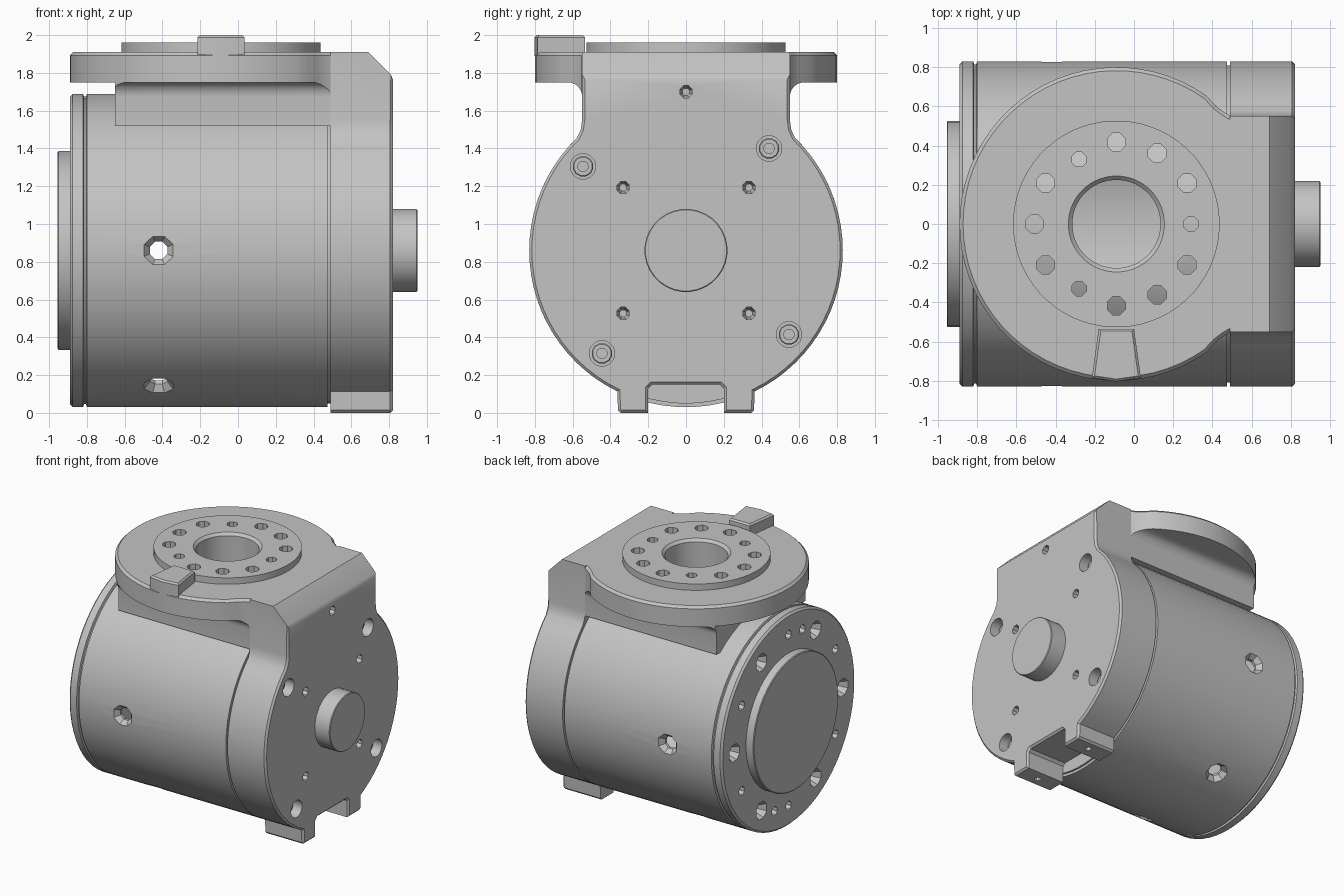
import bpy, bmesh, math
from mathutils import Matrix, Vector

if "Cube" in bpy.data.objects:
    bpy.data.objects.remove(bpy.data.objects["Cube"], do_unlink=True)

grey = bpy.data.materials.new("machined_grey")
grey.use_nodes = True
grey.diffuse_color = (0.55, 0.55, 0.55, 1)
grey.node_tree.nodes["Principled BSDF"].inputs["Base Color"].default_value = (0.55, 0.55, 0.55, 1)

X, Y, Z = Vector((1, 0, 0)), Vector((0, 1, 0)), Vector((0, 0, 1))
AXIS_Z = 0.86      # height of the main axis
RADIUS = 0.83      # housing radius
HEAD_X = -0.09     # centre of the round head
TOP = 1.91         # top of the head plate


def polar(radius, degrees, cu=0.0, cv=0.0):
    a = math.radians(degrees)
    return cu + radius * math.cos(a), cv + radius * math.sin(a)


def lathe(bm, origin, direction, profile, seg=64):
    """Turned solid: profile holds (distance along direction, radius)."""
    m = Matrix.Translation(origin) @ direction.to_track_quat('Z', 'Y').to_matrix().to_4x4()
    rings = []
    for t, r in profile:
        rings.append([bm.verts.new(m @ Vector((*polar(r, 360 * (i + 0.5) / seg), t)))
                      for i in range(seg)])
    for a, b in zip(rings, rings[1:]):
        for i in range(seg):
            j = (i + 1) % seg
            bm.faces.new((a[i], a[j], b[j], b[i]))
    bm.faces.new(rings[0])
    bm.faces.new(rings[-1])
    bmesh.ops.recalc_face_normals(bm, faces=bm.faces)


def prism(bm, points, axis, lo, hi):
    """Outline swept along x (points are y, z) or z (points are x, y)."""
    place = (lambda u, v, t: (t, u, v)) if axis == 'x' else (lambda u, v, t: (u, v, t))
    a = [bm.verts.new(place(u, v, lo)) for u, v in points]
    b = [bm.verts.new(place(u, v, hi)) for u, v in points]
    for i in range(len(a)):
        j = (i + 1) % len(a)
        bm.faces.new((a[i], a[j], b[j], b[i]))
    bm.faces.new(a)
    bm.faces.new(b)
    bmesh.ops.recalc_face_normals(bm, faces=bm.faces)


def bevel(bm, test, offset):
    edges = [e for e in bm.edges if all(test(v.co) for v in e.verts)]
    bmesh.ops.bevel(bm, geom=edges, offset=offset, segments=1, affect='EDGES',
                    clamp_overlap=False)


def make(name, bm):
    mesh = bpy.data.meshes.new(name)
    bm.to_mesh(mesh)
    bm.free()
    mesh.materials.append(grey)
    ob = bpy.data.objects.new(name, mesh)
    bpy.context.collection.objects.link(ob)
    return ob


def boolean(ob, build, operation='DIFFERENCE'):
    """Apply a boolean with a temporary cutter filled in by build(bm)."""
    bm = bmesh.new()
    build(bm)
    tool = make("cutter", bm)
    tool.hide_render = True
    mod = ob.modifiers.new("cut", 'BOOLEAN')
    mod.object, mod.operation, mod.solver = tool, operation, 'EXACT'
    bpy.context.view_layer.update()
    result = bpy.data.meshes.new_from_object(ob.evaluated_get(bpy.context.evaluated_depsgraph_get()))
    ob.modifiers.clear()
    ob.data = result
    bpy.data.objects.remove(tool, do_unlink=True)


def mirrored(half):
    return half + [(-u, v) for u, v in reversed(half)]


centre = Vector((0, 0, AXIS_Z))
head = Vector((HEAD_X, 0, 0))

# Housing: hollow drum with end cap and grooves
bm = bmesh.new()
lathe(bm, centre, X, [(-0.89, 0.815), (-0.875, RADIUS), (-0.82, RADIUS), (-0.815, 0.815),
                      (-0.805, 0.815), (-0.80, RADIUS), (0.475, RADIUS), (0.475, 0.81),
                      (0.49, 0.81)])
housing = make("housing", bm)
boolean(housing, lambda b: lathe(b, centre, X, [(-0.75, 0.77), (0.45, 0.77)]))


def bore(b):
    lathe(b, head, Z, [(1.35, 0.225), (1.94, 0.225), (2.02, 0.305)], 48)


def housing_holes(b):
    # Countersunk holes through the wall
    for angle in (0, 180, -60, -120):
        d = Vector((0, *polar(1, angle)))
        lathe(b, Vector((-0.42, 0, AXIS_Z)), d, [(0.6, 0.05), (0.79, 0.05), (0.86, 0.11)], 8)
    # Bolt circle on the end cap
    for k in range(6):
        y, z = polar(0.67, 60 * k, 0, AXIS_Z)
        lathe(b, Vector((-0.89, y, z)), -X, [(-0.1, 0.045), (-0.05, 0.045), (0.01, 0.075)], 8)
    for angle in [30 + 60 * k for k in range(6)] + [-105, 75]:
        y, z = polar(0.67, angle, 0, AXIS_Z)
        lathe(b, Vector((-0.89, -y, z)), -X, [(-0.08, 0.036), (0.01, 0.036)], 8)


boolean(housing, bore)
boolean(housing, housing_holes)

# Shaft ends
bm = bmesh.new()
lathe(bm, centre, X, [(-0.955, 0.52), (-0.95, 0.527), (-0.88, 0.527)], 48)
end_disc = make("end_disc", bm)
bm = bmesh.new()
lathe(bm, centre, X, [(0.8, 0.22), (0.945, 0.22), (0.95, 0.215)], 32)
shaft_stub = make("shaft_stub", bm)

# Bracket plate: round body, square neck and two feet
half = [(0.18, 0.15), (0.2, 0.13), (0.2, 0), (0.345, 0), (0.36, 0.015)]
half += [polar(RADIUS, -64 + 110 * i / 24, 0, AXIS_Z) for i in range(25)]
half += [(0.557, 1.5), (0.55, 1.55), (0.55, TOP)]
bm = bmesh.new()
prism(bm, mirrored(half), 'x', 0.49, 0.82)
cut = bmesh.ops.bisect_plane(bm, geom=bm.verts[:] + bm.edges[:] + bm.faces[:],
                             plane_co=(0.69, 0, TOP), plane_no=(1, 0, 1), clear_outer=True)
bmesh.ops.holes_fill(bm, edges=[g for g in cut["geom_cut"] if isinstance(g, bmesh.types.BMEdge)])
bmesh.ops.recalc_face_normals(bm, faces=bm.faces)
bevel(bm, lambda co: co.x > 0.819, 0.014)
bracket = make("bracket_plate", bm)

screw_spots = [(0.44, 1.4), (-0.545, 1.305), (-0.445, 0.315), (0.545, 0.415)]
pin_spots = [(sy * 0.333, AXIS_Z + sz * 0.333) for sy in (1, -1) for sz in (1, -1)] + [(0, 1.7)]


def bracket_holes(b):
    for y, z in screw_spots:
        lathe(b, Vector((0, y, z)), X, [(0.69, 0.068), (0.9, 0.068)], 16)
    for y, z in pin_spots:
        lathe(b, Vector((0, y, z)), X, [(0.7, 0.02), (0.74, 0.035), (0.9, 0.035)], 8)
    for s in (1, -1):
        lathe(b, Vector((0.66, 0.28 * s, 0)), Z, [(-0.05, 0.025), (0.06, 0.025)], 8)


boolean(bracket, bracket_holes)

bm = bmesh.new()
for y, z in screw_spots:
    lathe(bm, Vector((0, y, z)), X, [(0.68, 0.055), (0.75, 0.055), (0.755, 0.05),
                                     (0.755, 0.028), (0.72, 0.028)], 12)
screws = make("bracket_screws", bm)

# Head plate: disc blending into the bracket neck
outline = [polar(0.8, 55 + 250 * i / 48, HEAD_X, 0) for i in range(49)]
blend = [(0.42, 0.6), (0.46, 0.57), (0.49, 0.553)]
outline += [(x, -y) for x, y in blend] + blend[::-1]
bm = bmesh.new()
prism(bm, outline, 'z', 1.75, TOP)
rim = [e for e in bm.edges if all(v.co.z > 1.9 for v in e.verts)
       and not all(v.co.x > 0.489 for v in e.verts)]
bmesh.ops.bevel(bm, geom=rim, offset=0.018, segments=1, affect='EDGES', clamp_overlap=False)
plate = make("head_plate", bm)

# Saddle block below the head, with filleted sides
fillet = [polar(0.075, 180 - 15 * i, 0.625, 1.675) for i in range(7)]
bm = bmesh.new()
prism(bm, mirrored([(0.55, 1.52)] + fillet), 'x', -0.65, 0.51)
saddle = make("saddle_block", bm)
boolean(saddle, lambda b: prism(b, outline, 'z', 1.4, 1.9), 'INTERSECT')
boolean(saddle, lambda b: lathe(b, centre, X, [(-1, 0.827), (1, 0.827)]))

# Raised mounting ring
bm = bmesh.new()
lathe(bm, head, Z, [(1.9, 0.527), (1.96, 0.527)])
ring = make("mounting_ring", bm)


def ring_holes(b):
    for k in range(12):
        small = k % 4 == 0
        x, y = polar(0.38 if small else 0.417, 30 * k, HEAD_X, 0)
        lathe(b, Vector((x, y, 0)), Z, [(1.3, 0.04 if small else 0.05), (2.1, 0.04 if small else 0.05)], 8)


for part in (plate, saddle, ring):
    boolean(part, bore)
    boolean(part, ring_holes)

# Tapered locating key
bm = bmesh.new()
prism(bm, [(HEAD_X + u, v) for u, v in
           ((-0.125, -0.785), (0, -0.803), (0.125, -0.785), (0.09, -0.535), (-0.09, -0.535))],
      'z', 1.89, 2.0)
bevel(bm, lambda co: co.z > 1.99, 0.012)
key = make("locating_key", bm)

# Smooth round surfaces, keep edges crisp
for part in (housing, end_disc, shaft_stub, bracket, screws, plate, saddle, ring, key):
    part.data.shade_smooth()
    part.data.set_sharp_from_angle(angle=math.radians(28))
